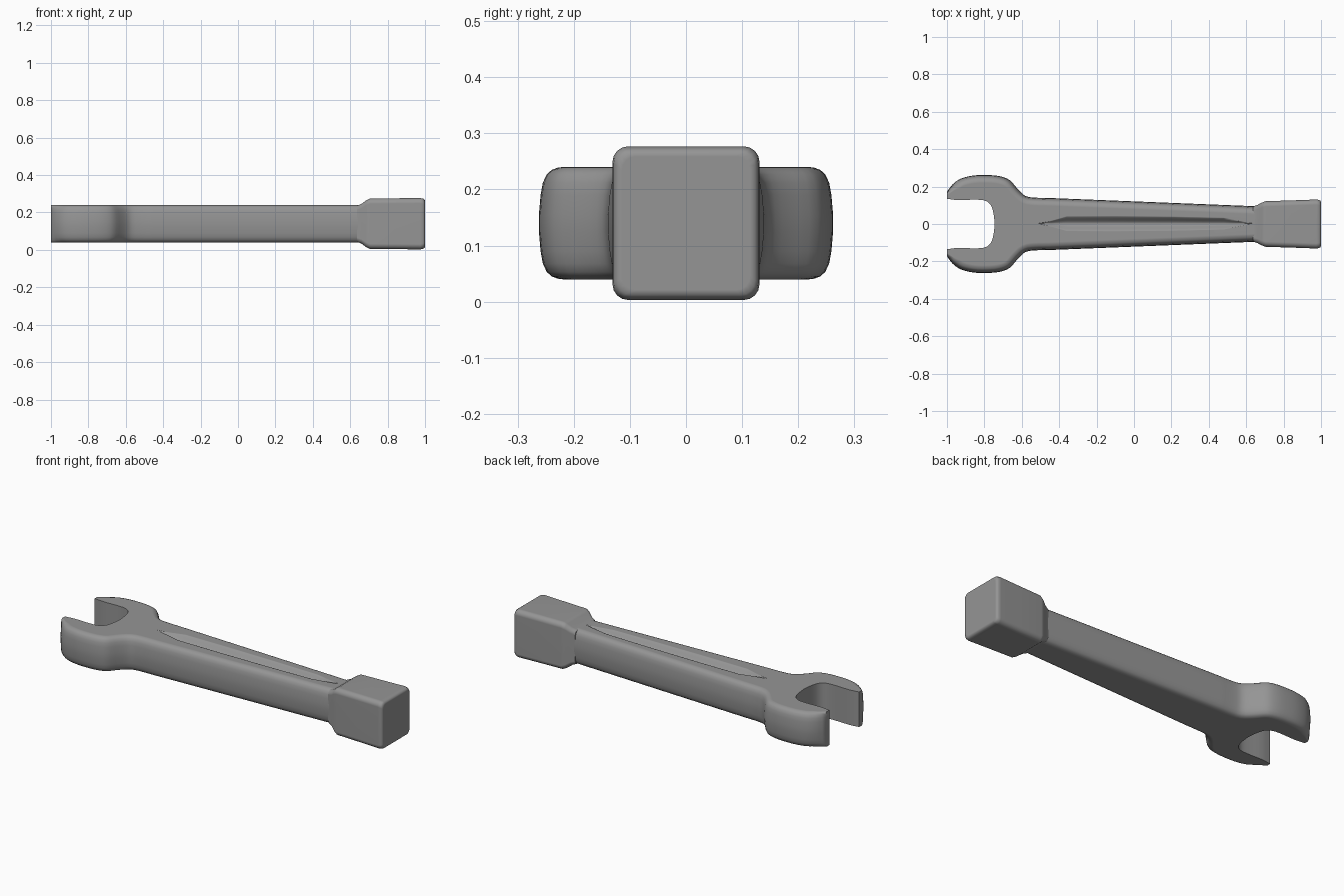
import bpy, bmesh, math
from mathutils import Vector

if "Cube" in bpy.data.objects:
    bpy.data.objects.remove(bpy.data.objects["Cube"])

MID_Z = 0.14
steel = bpy.data.materials.new("dark_steel")
steel.diffuse_color = (.3, .3, .3, 1)
steel.use_nodes = True
steel.node_tree.nodes["Principled BSDF"].inputs["Base Color"].default_value = steel.diffuse_color


def spline(pts, steps=3):
    """Smooth open Catmull-Rom curve through 2D points."""
    p = [Vector(q) for q in pts]
    p = [2 * p[0] - p[1]] + p + [2 * p[-1] - p[-2]]
    out = []
    for i in range(1, len(p) - 2):
        a, b, c, d = p[i - 1:i + 3]
        for s in range(steps):
            t = s / steps
            out.append(0.5 * (2 * b + (c - a) * t + (2 * a - 5 * b + 4 * c - d) * t * t
                              + (3 * b - a - 3 * c + d) * t ** 3))
    return out + [p[-2]]


def loft(name, rings):
    """Skin a list of equal-length point rings and cap both ends."""
    bm = bmesh.new()
    rows = [[bm.verts.new(p) for p in r] for r in rings]
    n = len(rows[0])
    for a, b in zip(rows, rows[1:]):
        for i in range(n):
            bm.faces.new((a[i], a[(i + 1) % n], b[(i + 1) % n], b[i]))
    bm.faces.new(rows[0])
    bm.faces.new(rows[-1])
    bmesh.ops.recalc_face_normals(bm, faces=bm.faces)
    mesh = bpy.data.meshes.new(name)
    bm.to_mesh(mesh)
    bm.free()
    mesh.materials.append(steel)
    obj = bpy.data.objects.new(name, mesh)
    bpy.context.collection.objects.link(obj)
    return obj


def select_only(obj):
    bpy.ops.object.select_all(action='DESELECT')
    obj.select_set(True)
    bpy.context.view_layer.objects.active = obj


def smooth(obj, degrees):
    select_only(obj)
    bpy.ops.object.shade_smooth_by_angle(angle=math.radians(degrees))
    mod = obj.modifiers.new("weighted_normals", 'WEIGHTED_NORMAL')
    mod.keep_sharp = True


# Open jaw and tapered handle: half outlines, mirrored in y
outer = spline([(-1, .172), (-.97, .212), (-.925, .243), (-.86, .259), (-.79, .262),
                (-.72, .256), (-.665, .235), (-.62, .185), (-.58, .15), (-.53, .141),
                (-.45, .139)])
outer += [Vector((x, .139 - (x + .45) * .04)) for x in (-.2, .1, .4, .67)]
inner = spline([(-1, .135), (-.94, .128), (-.86, .13), (-.80, .126),
                (-.765, .1), (-.75, .05), (-.745, 0)])


def inset_outer(d):
    """Move the outer outline inward, easing off toward the jaw tip."""
    out = []
    for i, p in enumerate(outer):
        if i in (0, len(outer) - 1):
            n = Vector((0, -1))
        else:
            t = (outer[i + 1] - outer[i - 1]).normalized()
            n = Vector((t.y, -t.x))
        out.append(p + n * d * min(1, .4 + .15 * i))
    return out


def flip(pts):
    return [Vector((p.x, -p.y)) for p in pts]


# Rounded side profile as (height from middle, inset)
half = [(.015, 0), (.05, .003), (.072, .007), (.087, .014), (.095, .023), (.099, .034), (.1, .042)]
profile = [(-h, d) for h, d in half[::-1]] + half
rings = []
for h, d in profile:
    o = inset_outer(d)
    rings.append([(p.x, p.y, MID_Z + h)
                  for p in o + flip(o)[::-1] + flip(inner) + inner[-2::-1]])
wrench = loft("jaw_and_handle", rings)

# Soft tapering groove in the top of the handle
rings = []
for x, w, d in [(-.51, .004, .003), (-.44, .022, .014), (-.36, .045, .032), (-.1, .046, .035),
                (.2, .043, .034), (.48, .036, .03), (.57, .018, .014), (.63, .004, .003)]:
    rings.append([(x, .002 + w * k / 5, .2415 - d * (1 + math.cos(math.pi * k / 5)) / 2)
                  for k in range(-5, 6)])
cutter = loft("groove_cutter", rings)
cutter.hide_render = True
select_only(wrench)
mod = wrench.modifiers.new("groove", 'BOOLEAN')
mod.operation = 'DIFFERENCE'
mod.solver = 'EXACT'
mod.object = cutter
bpy.ops.object.modifier_apply(modifier=mod.name)
bpy.data.objects.remove(cutter)
smooth(wrench, 50)

# Square striking block with flared collar
rings = []
for x, y, z, r in [(.635, .093, .096, .022), (.66, .102, .106, .024), (.685, .115, .125, .026),
                   (.705, .122, .135, .028), (.84, .126, .136, .028), (.975, .131, .137, .028),
                   (.99, .129, .134, .028), (.998, .123, .128, .026), (1.0, .114, .119, .025)]:
    ring = []
    for q, (sy, sz) in enumerate([(1, 1), (-1, 1), (-1, -1), (1, -1)]):
        for k in range(5):
            a = math.pi / 2 * (q + k / 4)
            ring.append((x, sy * (y - r) + r * math.cos(a),
                         MID_Z + sz * (z - r) + r * math.sin(a)))
    rings.append(ring)
smooth(loft("striking_block", rings), 50)
